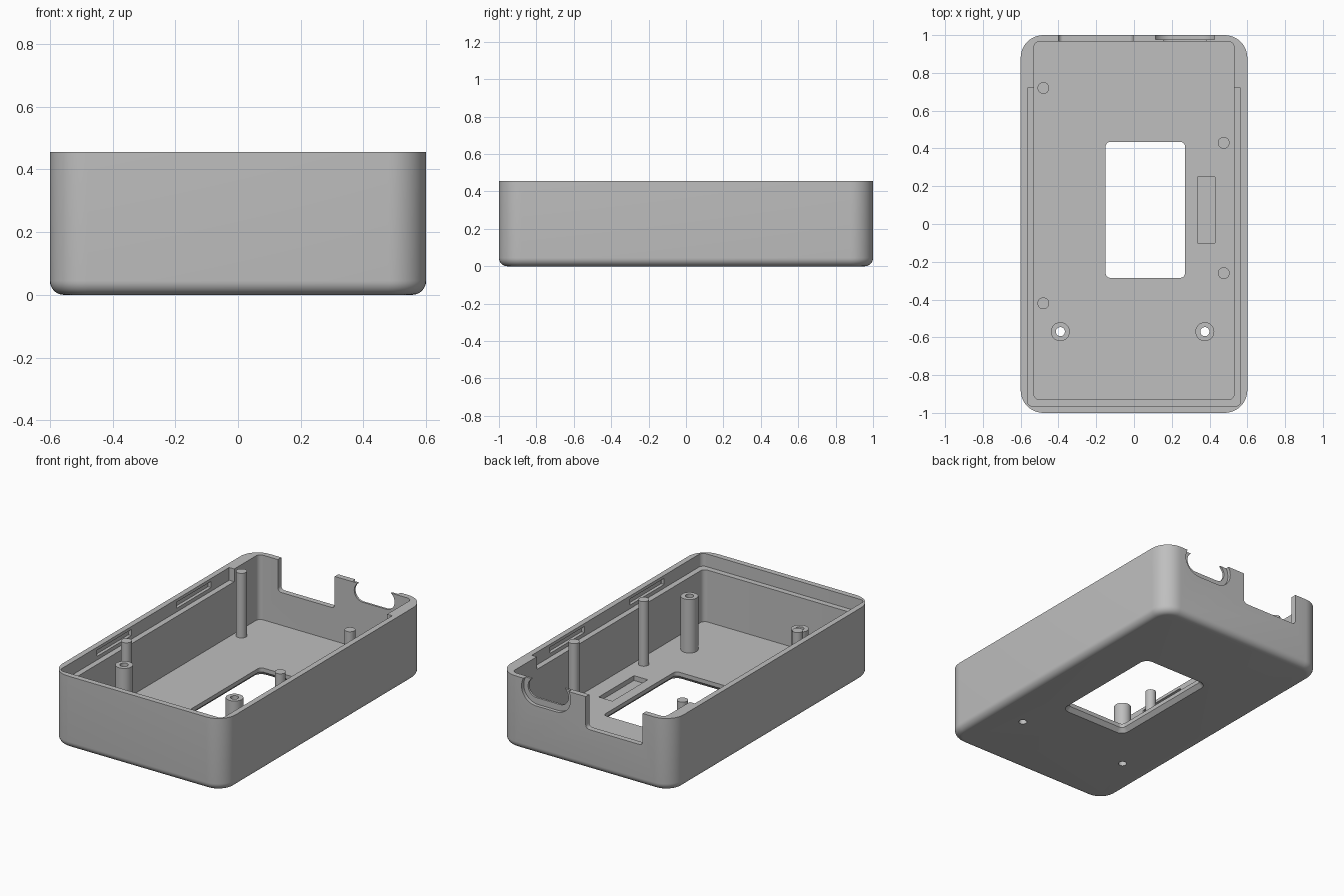
import bpy
import bmesh
from math import cos, sin, pi, radians

if "Cube" in bpy.data.objects:
    bpy.data.objects.remove(bpy.data.objects["Cube"], do_unlink=True)

grey = bpy.data.materials.new("light_grey_plastic")
grey.use_nodes = True
colour = (0.52, 0.52, 0.52, 1)
grey.diffuse_color = colour
grey.node_tree.nodes["Principled BSDF"].inputs["Base Color"].default_value = colour

HEIGHT, FLOOR = 0.455, 0.05


def rounded_rect(x0, x1, y0, y1, z, r, steps=10):
    """Ring of points around a rectangle with rounded corners."""
    corners = [(x1 - r, y1 - r), (x0 + r, y1 - r), (x0 + r, y0 + r), (x1 - r, y0 + r)]
    ring = []
    for i, (cx, cy) in enumerate(corners):
        for k in range(steps + 1):
            a = (i + k / steps) * pi / 2
            ring.append((cx + r * cos(a), cy + r * sin(a), z))
    return ring


def circle(x, y, z, r, steps=40):
    return [(x + r * cos(2 * pi * k / steps), y + r * sin(2 * pi * k / steps), z)
            for k in range(steps)]


def loft(name, rings, upright=False):
    """Closed solid through matching rings; upright swaps depth and height."""
    bm = bmesh.new()
    rows = [[bm.verts.new((x, z, y) if upright else (x, y, z)) for x, y, z in ring]
            for ring in rings]
    n = len(rows[0])
    for low, high in zip(rows, rows[1:]):
        for i in range(n):
            j = (i + 1) % n
            bm.faces.new((low[i], low[j], high[j], high[i]))
    bm.faces.new(rows[0])
    bm.faces.new(rows[-1])
    bmesh.ops.remove_doubles(bm, verts=bm.verts, dist=1e-5)
    bmesh.ops.recalc_face_normals(bm, faces=bm.faces)
    mesh = bpy.data.meshes.new(name)
    bm.to_mesh(mesh)
    bm.free()
    obj = bpy.data.objects.new(name, mesh)
    mesh.materials.append(grey)
    bpy.context.collection.objects.link(obj)
    return obj


def block(name, x0, x1, y0, y1, z0, z1, r=0.002, upright=False):
    return loft(name, [rounded_rect(x0, x1, y0, y1, z, r) for z in (z0, z1)], upright)


def rod(name, x, y, z0, z1, r):
    return loft(name, [circle(x, y, z, r) for z in (z0, z1)])


def activate(obj):
    bpy.ops.object.select_all(action='DESELECT')
    obj.select_set(True)
    bpy.context.view_layer.objects.active = obj


def cut(obj, cutter):
    cutter.hide_render = True
    activate(obj)
    mod = obj.modifiers.new("cut", 'BOOLEAN')
    mod.operation = 'DIFFERENCE'
    mod.solver = 'EXACT'
    mod.object = cutter
    bpy.ops.object.modifier_apply(modifier=mod.name)
    bpy.data.objects.remove(cutter, do_unlink=True)


def smooth(obj):
    activate(obj)
    bpy.ops.object.shade_smooth_by_angle(angle=radians(30))


# Outer shell with rounded corners and a filleted bottom edge
fillet = 0.045
rings = []
for k in range(9):
    a = k / 8 * pi / 2
    o = fillet * (1 - sin(a))
    rings.append(rounded_rect(-0.6 + o, 0.6 - o, -1 + o, 1 - o, fillet * (1 - cos(a)), 0.12 - o))
rings.append(rounded_rect(-0.6, 0.6, -1, 1, HEIGHT, 0.12))
shell = loft("case_shell", rings)

# Main cavity and the stepped lip around its rim
cut(shell, block("cavity", -0.53, 0.53, -0.93, 0.965, FLOOR, 0.7, 0.03))
lip = block("lip", -0.565, 0.565, -0.965, 0.72, 0.375, 0.7, 0.03)
for v in lip.data.vertices:
    if v.co.y > 0.6:  # square ends at the back of the lip
        v.co.y = 0.72
        v.co.x = 0.565 if v.co.x > 0.5 else -0.565 if v.co.x < -0.5 else v.co.x
bm = bmesh.new()
bm.from_mesh(lip.data)
bmesh.ops.remove_doubles(bm, verts=bm.verts, dist=1e-4)
bm.to_mesh(lip.data)
bm.free()
cut(shell, lip)

# Floor window, flared towards the underside
window = []
for z, o in ((-0.01, 0.033), (0.025, 0), (0.1, 0)):
    window.append(rounded_rect(-0.15 - o, 0.27 + o, -0.285 - o, 0.435 + o, z, 0.025 + o))
cut(shell, loft("window", window))

# Shallow floor pocket
cut(shell, block("pocket", 0.335, 0.43, -0.1, 0.25, 0.02, 0.1))

# Snap-fit slots inside both long walls
for side in (-1, 1):
    for y in (-0.42, 0.37):
        x0, x1 = sorted((side * 0.5, side * 0.585))
        cut(shell, block("slot", x0, x1, y - 0.17, y + 0.17, 0.398, 0.436))

# Back wall: open notch, and a cable port with a recessed surround
cut(shell, block("notch", -0.4, -0.005, 0.255, 0.7, 0.9, 1.1, 0.025, upright=True))
cut(shell, block("port_surround", 0.1, 0.44, 0.305, 0.505, 0.978, 1.1, 0.0999, upright=True))
cut(shell, block("port_hole", 0.13, 0.41, 0.345, 0.465, 0.9, 1.1, 0.0599, upright=True))

# Screw bosses with holes through the floor
for side, x in (("right", -0.39), ("left", 0.375)):
    boss = rod(side + "_screw_boss", x, -0.57, 0.03, 0.385, 0.05)
    for part in (boss, shell):
        cut(part, rod("screw_hole", x, -0.57, -0.1, 0.6, 0.024))
    smooth(boss)
smooth(shell)

# Support posts
posts = {"back_right": (-0.48, 0.72), "front_right": (-0.48, -0.42),
         "back_left": (0.475, 0.43), "front_left": (0.475, -0.26)}
for place, (x, y) in posts.items():
    smooth(rod(place + "_post", x, y, 0.03, HEIGHT, 0.031))
